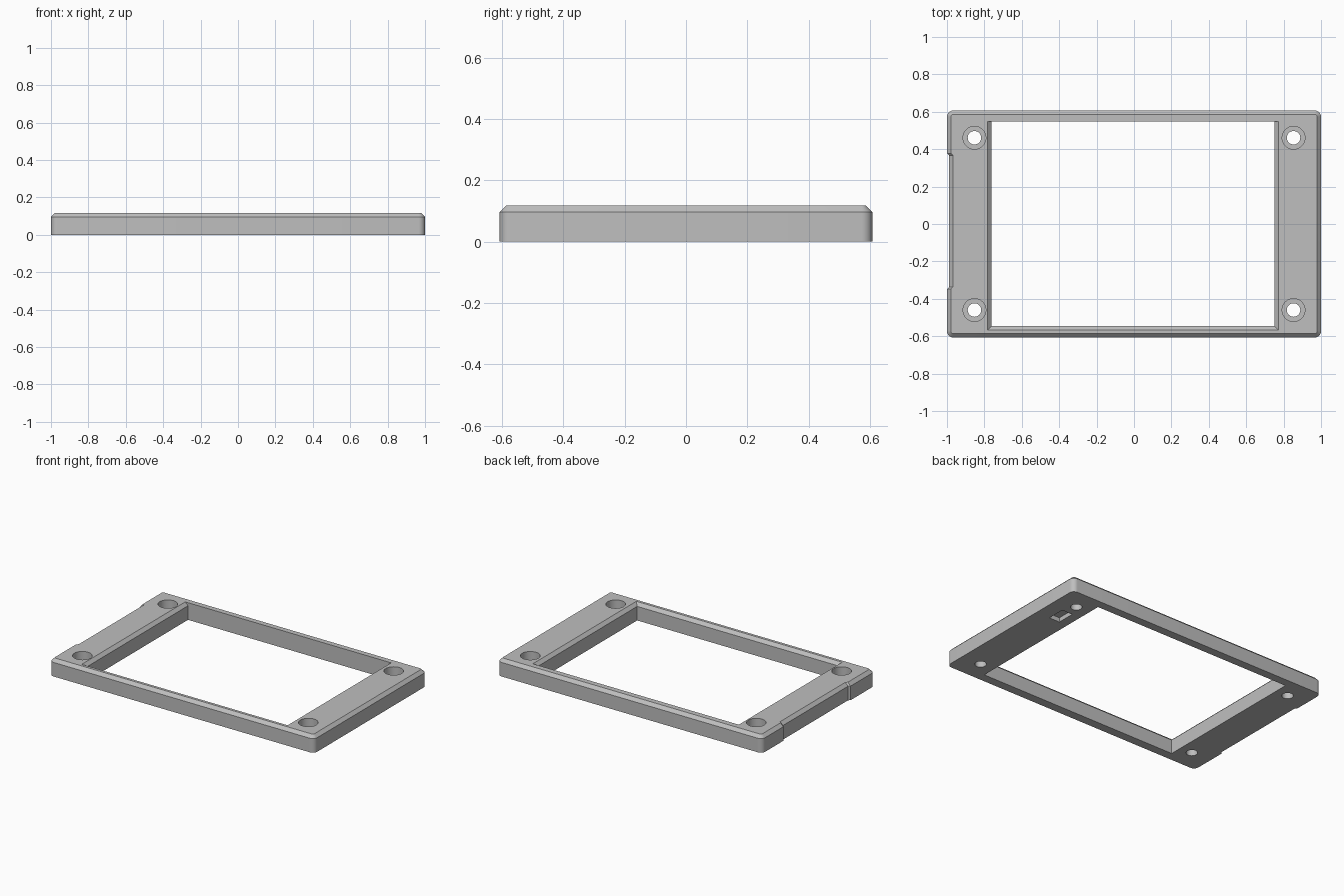
import bpy
import bmesh
from math import cos, sin, pi

HALF_X, HALF_Y, HEIGHT = 1.0, 0.607, 0.117
CHAMFER, CORNER, NOTCH = 0.021, 0.035, 0.012

cube = bpy.data.objects.get("Cube")
if cube:
    bpy.data.objects.remove(cube)

grey = bpy.data.materials.new("plain grey")
grey.use_nodes = True
colour = (0.52, 0.52, 0.52, 1)
grey.diffuse_color = colour
grey.node_tree.nodes["Principled BSDF"].inputs["Base Color"].default_value = colour


def loft(name, rings):
    """Closed solid through a stack of rings, each (points, z)."""
    bm = bmesh.new()
    loops = [[bm.verts.new((x, y, z)) for x, y in pts] for pts, z in rings]
    for low, high in zip(loops, loops[1:]):
        for i in range(len(low)):
            j = (i + 1) % len(low)
            bm.faces.new((low[i], low[j], high[j], high[i]))
    bm.faces.new(loops[0][::-1])
    bm.faces.new(loops[-1])
    bmesh.ops.recalc_face_normals(bm, faces=bm.faces)
    mesh = bpy.data.meshes.new(name)
    bm.to_mesh(mesh)
    bm.free()
    mesh.materials.append(grey)
    obj = bpy.data.objects.new(name, mesh)
    bpy.context.collection.objects.link(obj)
    return obj


def circle(cx, cy, r, n=40):
    return [(cx + r * cos(2 * pi * i / n), cy + r * sin(2 * pi * i / n)) for i in range(n)]


def rect(x0, x1, y0, y1):
    return [(x0, y0), (x1, y0), (x1, y1), (x0, y1)]


def outline(inset, steps=8):
    """Rounded rectangle with a shallow recess along the right-hand end."""
    r = CORNER - inset
    pts = []
    for k, (sx, sy) in enumerate([(1, 1), (-1, 1), (-1, -1), (1, -1)]):
        cx, cy = sx * (HALF_X - CORNER), sy * (HALF_Y - CORNER)
        for i in range(steps + 1):
            a = (k + i / steps) * pi / 2
            pts.append((cx + r * cos(a), cy + r * sin(a)))
        if k == 1:
            x = -HALF_X + inset
            pts += [(x, 0.378), (x + NOTCH, 0.366), (x + NOTCH, -0.336), (x, -0.348)]
    return pts


# Frame body with chamfered top rim
frame = loft("frame", [(outline(0), 0), (outline(0), HEIGHT - CHAMFER),
                       (outline(CHAMFER), HEIGHT)])

# Window opening, chamfered on three sides
x0, x1, y0, y1 = -0.762, 0.751, -0.546, 0.549
c = CHAMFER
inner, wide = rect(x0, x1, y0, y1), rect(x0 - c, x1 + c, y0 - c, y1)
cutters = [loft("window_cutter", [(inner, -0.1), (inner, HEIGHT - c),
                                  (wide, HEIGHT), (wide, 0.2)])]

# Counterbored screw holes
for cx in (-0.853, 0.853):
    for cy in (-0.46, 0.461):
        drill, bore = circle(cx, cy, 0.036), circle(cx, cy, 0.061)
        cutters.append(loft("screw_cutter", [(drill, -0.1), (drill, 0.045),
                                             (bore, 0.045), (bore, 0.2)]))

# Small pocket in the underside
pocket = rect(0.815, 0.895, 0.253, 0.377)
cutters.append(loft("pocket_cutter", [(pocket, -0.1), (pocket, 0.03)]))

bpy.ops.object.select_all(action="DESELECT")
bpy.context.view_layer.objects.active = frame
frame.select_set(True)
for cutter in cutters:
    cutter.hide_render = True
    mod = frame.modifiers.new("cut", "BOOLEAN")
    mod.operation = "DIFFERENCE"
    mod.solver = "EXACT"
    mod.object = cutter
    bpy.ops.object.modifier_apply(modifier=mod.name)
    bpy.data.objects.remove(cutter)

bpy.ops.object.shade_smooth_by_angle(angle=pi / 8)
